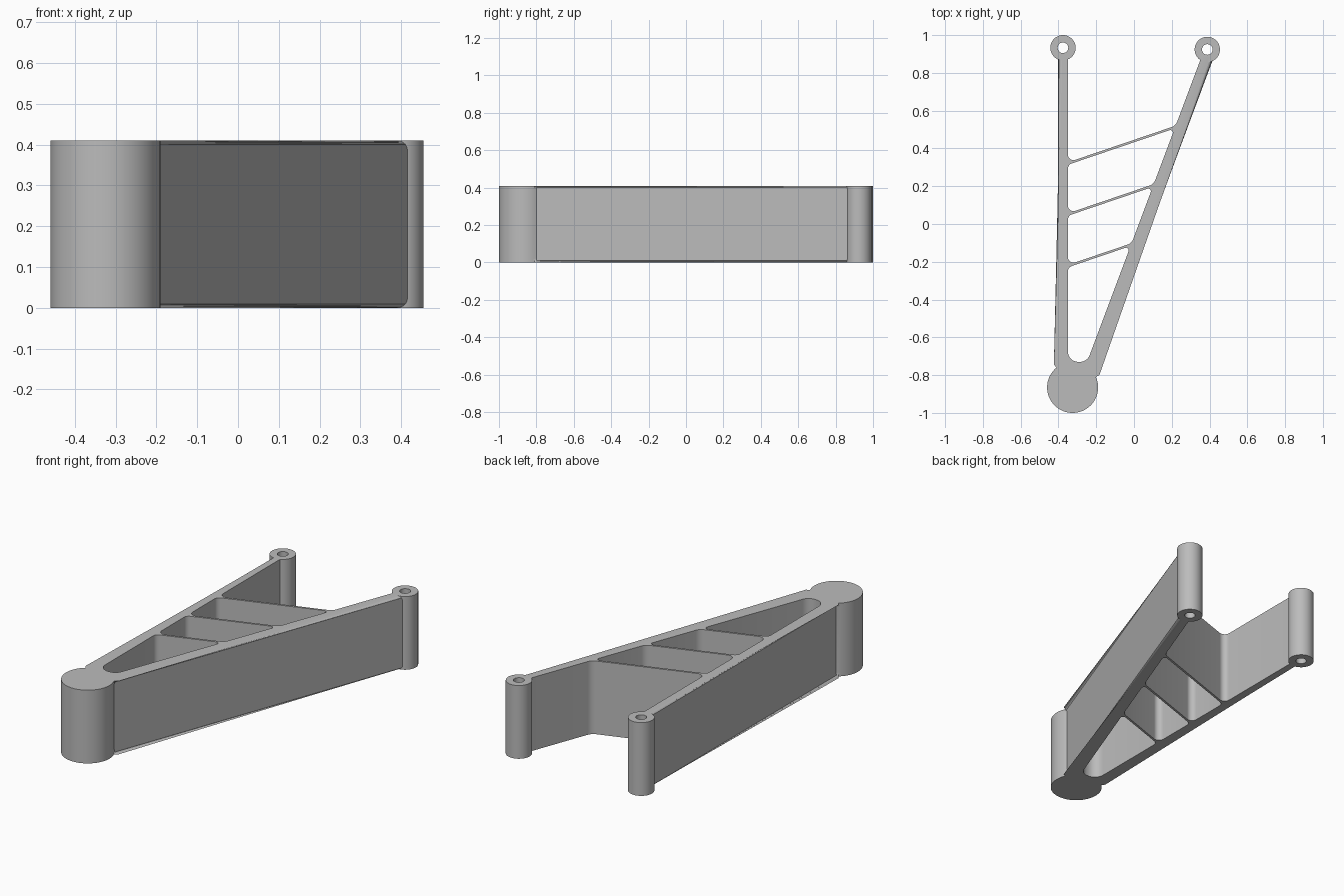
import bpy, bmesh, math
from mathutils import Vector

if "Cube" in bpy.data.objects:
    bpy.data.objects.remove(bpy.data.objects["Cube"], do_unlink=True)

HEIGHT = 0.41
NOSE, NOSE_R = Vector((-0.325, -0.865)), 0.135
LEFT_OUT, LEFT_IN = -0.402, -0.35
SLOPE = 0.375            # x per y along the slanted arm
STRUT_SLOPE, STRUT_T = 0.34, 0.013

grey = bpy.data.materials.new("light_grey")
grey.use_nodes = True
colour = (0.5, 0.5, 0.5, 1)
grey.diffuse_color = colour
grey.node_tree.nodes["Principled BSDF"].inputs["Base Color"].default_value = colour


def slant_out(y):
    return -0.204 + SLOPE * (y + 0.788)


def slant_in(y):
    return slant_out(y) - 0.066


def fillet(corners, radii, steps=8):
    """Round each corner of a closed convex outline."""
    points = []
    for i, (c, r) in enumerate(zip(corners, radii)):
        c = Vector(c)
        if r == 0:
            points.append(c)
            continue
        a = (Vector(corners[i - 1]) - c).normalized()
        b = (Vector(corners[(i + 1) % len(corners)]) - c).normalized()
        half = a.angle(b) / 2
        centre = c + (a + b).normalized() * (r / math.sin(half))
        reach = r / math.tan(half)
        start, end = c + a * reach - centre, c + b * reach - centre
        sweep = math.pi - 2 * half
        for k in range(steps + 1):
            t = k / steps
            arc = (start * math.sin((1 - t) * sweep) + end * math.sin(t * sweep)) / math.sin(sweep)
            points.append(centre + arc)
    return points


def add_prism(bm, outline, z0, z1):
    """Extrude a plan outline; returns the side edges at top and bottom by index."""
    low = [bm.verts.new((p[0], p[1], z0)) for p in outline]
    high = [bm.verts.new((p[0], p[1], z1)) for p in outline]
    bm.faces.new(list(reversed(low)))
    bm.faces.new(high)
    n = len(outline)
    for i in range(n):
        j = (i + 1) % n
        bm.faces.new((low[i], low[j], high[j], high[i]))
    return [[bm.edges.get((ring[i], ring[(i + 1) % n])) for ring in (low, high)] for i in range(n)]


def make_object(name, bm):
    bmesh.ops.recalc_face_normals(bm, faces=bm.faces)
    mesh = bpy.data.meshes.new(name)
    bm.to_mesh(mesh)
    bm.free()
    mesh.materials.append(grey)
    obj = bpy.data.objects.new(name, mesh)
    bpy.context.collection.objects.link(obj)
    return obj


def activate(obj):
    bpy.ops.object.select_all(action='DESELECT')
    obj.select_set(True)
    bpy.context.view_layer.objects.active = obj


# Frame blank: round nose flowing into two arms, with softened outer rims
start = math.pi - math.acos((NOSE.x - LEFT_OUT) / NOSE_R)
end = 2 * math.pi + math.asin(0.065 / NOSE_R)
steps = 56
outline = [NOSE + NOSE_R * Vector((math.cos(a), math.sin(a)))
           for a in (start + (end - start) * k / steps for k in range(steps + 1))]
BACK = 0.885
outline += [Vector((slant_out(BACK), BACK)), Vector((LEFT_OUT, BACK))]
bm = bmesh.new()
sides = add_prism(bm, outline, 0, HEIGHT)
back_side = steps + 1
rims = [e for i, pair in enumerate(sides) if i != back_side for e in pair]
bmesh.ops.bevel(bm, geom=rims, offset=0.022, segments=5, profile=0.5,
                affect='EDGES', clamp_overlap=False)
frame = make_object("frame", bm)


# Openings between the struts, plus the open bay at the back
def strut_end(y):
    """Where a strut edge starting at height y on the straight arm meets the slanted one."""
    x = (slant_in(0) + SLOPE * (y - STRUT_SLOPE * LEFT_IN)) / (1 - SLOPE * STRUT_SLOPE)
    return (x, y + STRUT_SLOPE * (x - LEFT_IN))


struts = [-0.223, 0.05, 0.32]
bm = bmesh.new()
for i in range(len(struts) + 1):
    if i == 0:
        low = [(LEFT_IN, -0.73), (slant_in(-0.73), -0.73)]
        radii = [0.055, 0.055]
    else:
        y = struts[i - 1] + STRUT_T / 2
        low = [(LEFT_IN, y), strut_end(y)]
        radii = [0.03, 0.05]
    if i < len(struts):
        y = struts[i] - STRUT_T / 2
        high = [strut_end(y), (LEFT_IN, y)]
        radii += [0.014, 0.03]
    else:
        high = [(slant_in(1.1), 1.1), (LEFT_IN, 1.1)]
        radii += [0, 0]
    add_prism(bm, fillet(low + high, radii), -0.1, HEIGHT + 0.1)
cutter = make_object("opening_cutter", bm)
cutter.hide_render = True

cut = frame.modifiers.new("openings", 'BOOLEAN')
cut.operation = 'DIFFERENCE'
cut.solver = 'EXACT'
cut.object = cutter
activate(frame)
bpy.ops.object.modifier_apply(modifier=cut.name)
bpy.data.objects.remove(cutter, do_unlink=True)
parts = [frame]

# Hinge tubes at the arm ends
for name, x, y in (("right_hinge_tube", -0.376, 0.933), ("left_hinge_tube", 0.388, 0.924)):
    bm = bmesh.new()
    ring = [bm.verts.new((r, 0, z)) for r, z in
            ((0.028, 0), (0.067, 0), (0.067, HEIGHT), (0.028, HEIGHT))]
    edges = [bm.edges.new((ring[i - 1], ring[i])) for i in range(4)]
    bmesh.ops.spin(bm, geom=ring + edges, cent=(0, 0, 0), axis=(0, 0, 1),
                   angle=2 * math.pi, steps=48)
    bmesh.ops.remove_doubles(bm, verts=bm.verts, dist=0.0001)
    tube = make_object(name, bm)
    tube.location = (x, y, 0)
    parts.append(tube)

for part in parts:
    activate(part)
    bpy.ops.object.shade_smooth_by_angle(angle=math.radians(30))
